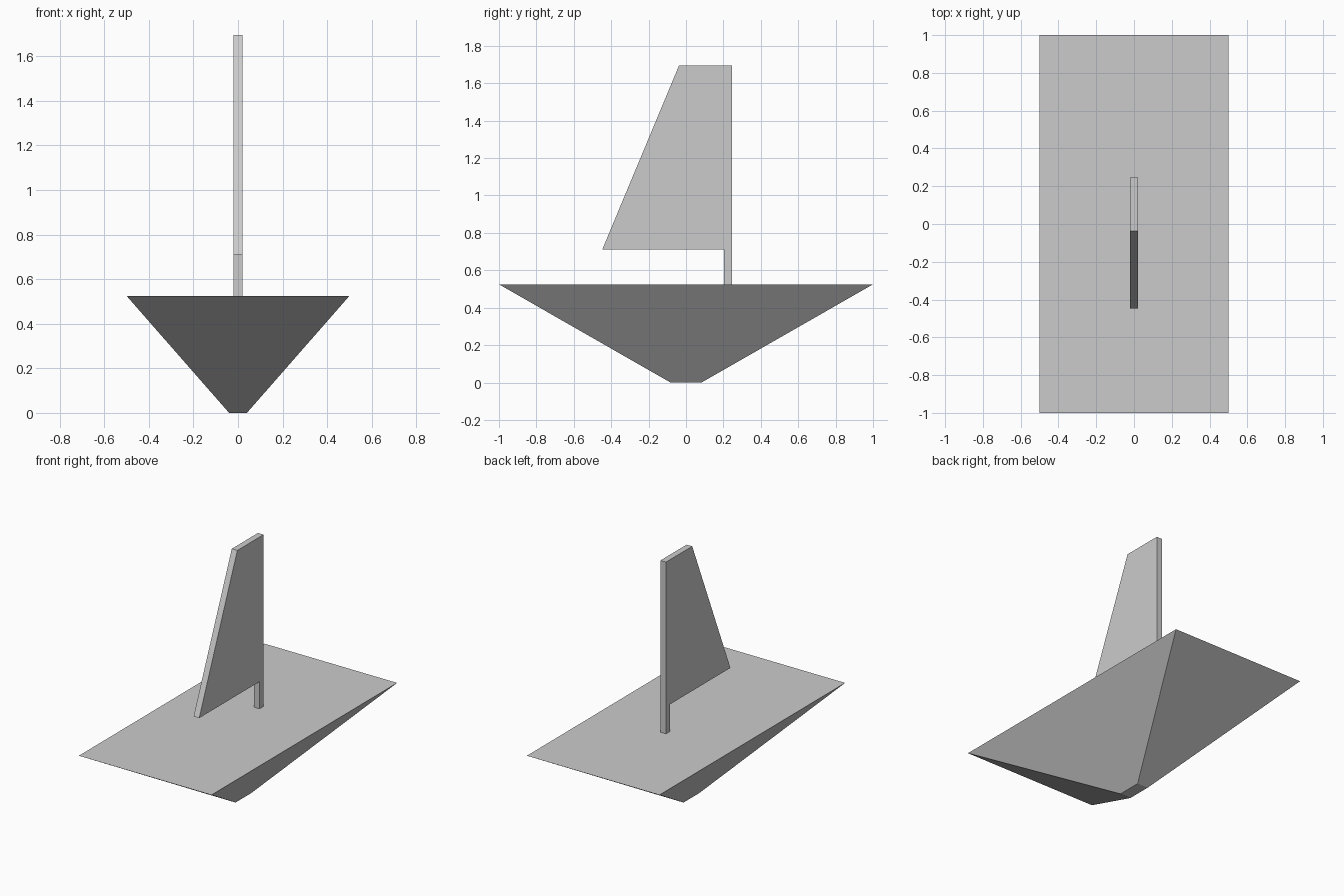
import bpy, bmesh

if "Cube" in bpy.data.objects:
    bpy.data.objects.remove(bpy.data.objects["Cube"])


def make_object(name, bm):
    bmesh.ops.recalc_face_normals(bm, faces=bm.faces)
    mesh = bpy.data.meshes.new(name)
    bm.to_mesh(mesh)
    bm.free()
    obj = bpy.data.objects.new(name, mesh)
    bpy.context.collection.objects.link(obj)
    return obj


# Hull: a box tapered to a small flat keel
DECK_Z = 0.525
bm = bmesh.new()
bmesh.ops.create_cube(bm, size=2)
for v in bm.verts:
    top = v.co.z > 0
    half_x, half_y = (0.5, 1.0) if top else (0.04, 0.083)
    v.co = (v.co.x * half_x, v.co.y * half_y, DECK_Z if top else 0)
make_object("hull", bm)

# Mast and sail: one side profile (y, z) extruded across x
THICKNESS = 0.042
profile = [(0.245, DECK_Z), (0.245, 1.696), (-0.037, 1.696),
           (-0.448, 0.71), (0.202, 0.71), (0.202, DECK_Z)]
bm = bmesh.new()
face = bm.faces.new([bm.verts.new((-THICKNESS / 2, y, z)) for y, z in profile])
result = bmesh.ops.extrude_face_region(bm, geom=[face], use_keep_orig=True)
moved = [g for g in result["geom"] if isinstance(g, bmesh.types.BMVert)]
bmesh.ops.translate(bm, verts=moved, vec=(THICKNESS, 0, 0))
make_object("mast_and_sail", bm)
